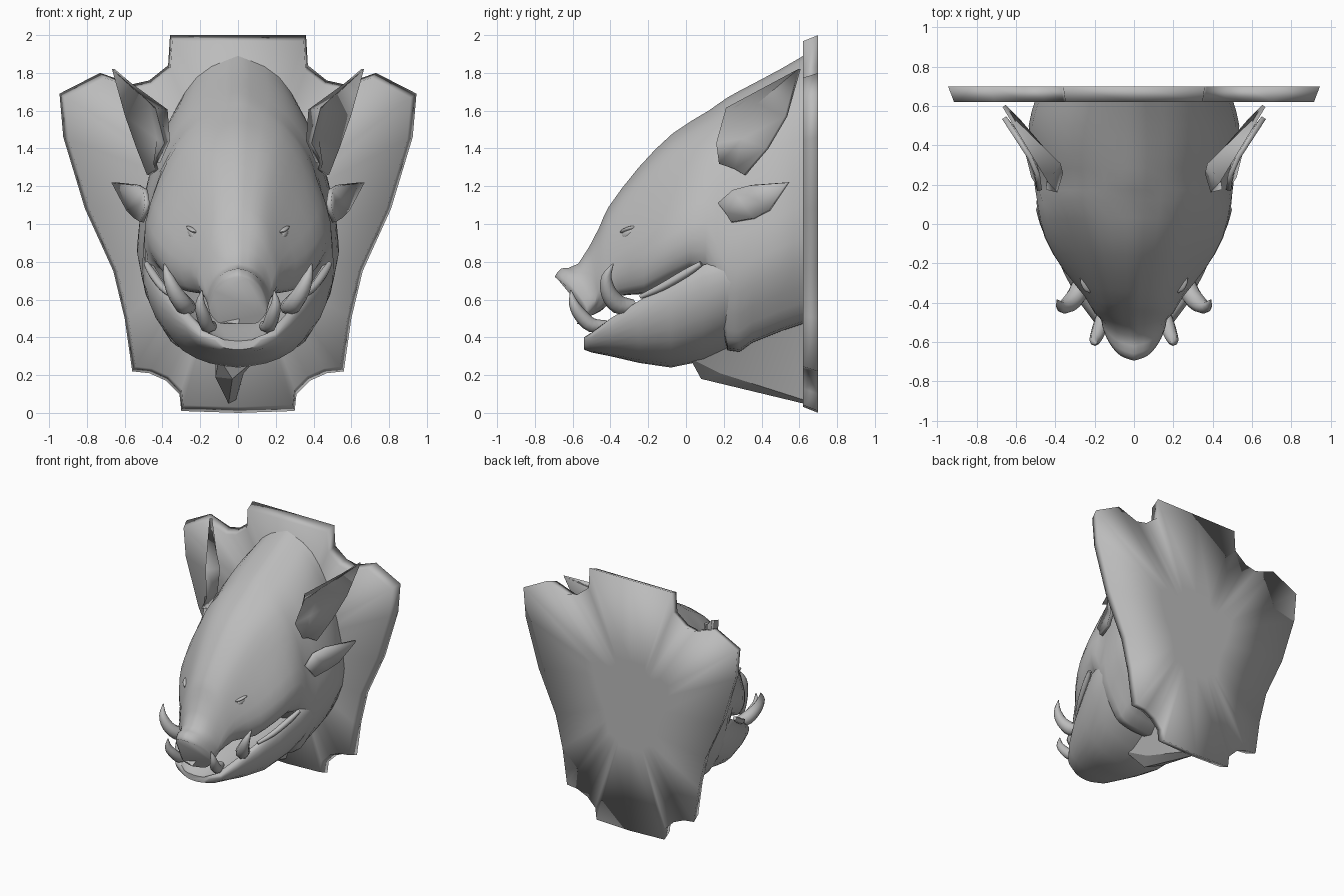
import bpy, bmesh, math
from mathutils import Vector

if "Cube" in bpy.data.objects:
    bpy.data.objects.remove(bpy.data.objects["Cube"])

grey = bpy.data.materials.new("plain grey")
grey.diffuse_color = (0.5, 0.5, 0.5, 1)
grey.use_nodes = True
grey.node_tree.nodes["Principled BSDF"].inputs["Base Color"].default_value = grey.diffuse_color


def make(name, verts, faces, angle=60, mirror=False, thick=0):
    me = bpy.data.meshes.new(name)
    me.from_pydata([tuple(v) for v in verts], [], faces)
    me.materials.append(grey)
    bm = bmesh.new()
    bm.from_mesh(me)
    bmesh.ops.remove_doubles(bm, verts=bm.verts, dist=1e-5)
    bmesh.ops.recalc_face_normals(bm, faces=bm.faces)
    bm.to_mesh(me)
    bm.free()
    ob = bpy.data.objects.new(name, me)
    bpy.context.collection.objects.link(ob)
    bpy.ops.object.select_all(action='DESELECT')
    bpy.context.view_layer.objects.active = ob
    ob.select_set(True)
    bpy.ops.object.shade_smooth_by_angle(angle=math.radians(angle))
    if thick:
        m = ob.modifiers.new("thickness", 'SOLIDIFY')
        m.thickness, m.offset = thick, 0
    if mirror:
        ob.modifiers.new("mirror", 'MIRROR').use_clip = False
    return ob


def spline(pts, n):
    """Catmull-Rom points through pts, n steps per span."""
    out = []
    for i in range(len(pts) - 1):
        a, b, c, d = (Vector(pts[min(max(i + k, 0), len(pts) - 1)]) for k in (-1, 0, 1, 2))
        for s in range(n):
            t = s / n
            out.append(0.5 * (2 * b + (c - a) * t + (2 * a - 5 * b + 4 * c - d) * t * t
                              + (3 * b - a - 3 * c + d) * t ** 3))
    return out + [Vector(pts[-1])]


def loft(name, rings, angle=60, mirror=False, end_cap=True):
    n = len(rings[0])
    verts = [v for r in rings for v in r]
    faces = [(i * n + j, i * n + (j + 1) % n, (i + 1) * n + (j + 1) % n, (i + 1) * n + j)
             for i in range(len(rings) - 1) for j in range(n)]
    faces += [tuple(range(n))]
    if end_cap:
        faces += [tuple(range(len(verts) - n, len(verts)))]
    return make(name, verts, faces, angle, mirror)


def full(half):
    """Close a half section by reflecting it across x = 0."""
    return half + [Vector((-v[0], v[1], v[2])) for v in reversed(half[1:-1])]


# Wall plaque: shield outline, narrower on its front
half = [(0, 2.0), (.36, 2.0), (.37, 1.84), (.47, 1.76), (.56, 1.74), (.73, 1.80), (.945, 1.69),
        (.925, 1.46), (.81, 1.08), (.66, .75), (.60, .50), (.56, .22), (.47, .21), (.38, .17),
        (.31, .10), (.30, .01), (0, .0)]


def shield(y, s):
    return full([Vector((x * s, y, 1 + (z - 1) * s)) for x, z in half])


loft("plaque", [shield(.70, .35), shield(.70, 1), shield(.62, .968), shield(.62, .35)], 180)

# Head from snout to neck: y and z of bottom, y and z of top, widths low, middle, high, nose roundness
rows = [(-.58, .47, -.695, .72, .12, .155, .125, 3.5),
        (-.56, .485, -.66, .765, .125, .162, .13, 3),
        (-.52, .51, -.57, .79, .12, .17, .14, 2),
        (-.45, .54, -.46, .98, .15, .20, .16, 0),
        (-.35, .62, -.41, 1.09, .22, .25, .185, 0),
        (-.22, .63, -.25, 1.30, .33, .36, .25, 0),
        (-.07, .70, -.07, 1.48, .41, .45, .31, 0),
        (.10, .73, .12, 1.60, .46, .49, .37, 0),
        (.22, .33, .22, 1.67, .39, .508, .42, 0),
        (.35, .37, .35, 1.74, .40, .525, .435, 0),
        (.50, .43, .50, 1.82, .41, .535, .425, 0),
        (.62, .47, .62, 1.89, .40, .505, .39, 0)]
rings = []
for yb, zb, yt, zt, wb, wm, wu, k in rows:
    def at(x, f):
        return Vector((x, yb + (yt - yb) * f + k * x * x, zb + (zt - zb) * f))
    sec = [at(0, 0), at(wb * .7, .01), at(wb, .08), at(wm, .32), at(wu, .7), at(wu * .56, .92), at(0, 1)]
    rings.append(full(spline(sec, 3)))
cols = [spline([r[j] for r in rings], 2) for j in range(len(rings[0]))]
loft("head", [[c[i] for c in cols] for i in range(len(cols[0]))], 80, end_cap=False)

# Lower jaw: y, bottom, lip height, half width; hollow along the top
jaw = [(-.54, .335, .40, .12), (-.50, .32, .425, .20), (-.40, .30, .50, .275), (-.25, .265, .59, .355),
       (-.08, .24, .68, .425), (.09, .275, .775, .485), (.20, .325, .80, .50), (.34, .39, .80, .49)]
rings = []
for y, zb, zt, w in jaw:
    h, t = zt - zb, min(.07, w * .3)
    sec = [(0, zb), (w * .35, zb + h * .05), (w * .68, zb + h * .2), (w * .9, zb + h * .46),
           (w, zb + h * .76), (w * .98, zt - .01),
           (w - t * .6, zt), (w - t * 1.3, zt - h * .2), (0, zt - h * .3)]
    rings.append(full(spline([Vector((x, y, z)) for x, z in sec], 2)))
loft("lower_jaw", rings, end_cap=False)


# Tusks
def tusk(name, path, radii):
    pts = spline([Vector(p) for p in path], 3)
    rr = spline([Vector((r, 0, 0)) for r in radii], 3)
    rings = []
    for i, p in enumerate(pts):
        d = (pts[min(i + 1, len(pts) - 1)] - pts[max(i - 1, 0)]).normalized()
        u = d.cross(Vector((1, 0, 0))).normalized()
        v = d.cross(u)
        rings.append([p + rr[i].x * (u * math.cos(k * math.pi / 4) + v * math.sin(k * math.pi / 4))
                      for k in range(8)])
    loft(name, rings, 60, True)


tusk("large_tusks", [(.26, -.28, .56), (.29, -.36, .575), (.335, -.41, .64), (.37, -.42, .72), (.39, -.385, .79)],
     [.04, .05, .042, .027, .003])
tusk("small_tusks", [(.14, -.42, .46), (.165, -.50, .465), (.185, -.56, .52), (.20, -.595, .58), (.19, -.61, .65)],
     [.03, .038, .036, .025, .003])
# Upper lip edge running to the corner of the mouth
tusk("lip_edge", [(.34, -.24, .615), (.40, -.13, .665), (.455, 0, .74), (.485, .08, .79)],
     [.012, .02, .022, .014])


# Ears: rows of front edge, rim, hollow and back edge, meeting at a tip
def ear(name, rows, tip, thick):
    verts = [v for r in rows for v in r] + [tip]
    n, w = len(rows), len(rows[0])
    faces = [(w * i + j, w * i + j + 1, w * i + w + j + 1, w * i + w + j)
             for i in range(n - 1) for j in range(w - 1)]
    faces += [(w * (n - 1) + j, w * (n - 1) + j + 1, w * n) for j in range(w - 1)]
    make(name, verts, faces, 45, True, thick)


ear("ears", [[(.42, .23, 1.33), (.44, .18, 1.32), (.43, .26, 1.29), (.475, .31, 1.26)],
             [(.37, .26, 1.44), (.39, .17, 1.43), (.42, .30, 1.45), (.53, .43, 1.40)],
             [(.38, .31, 1.60), (.435, .22, 1.61), (.46, .38, 1.64), (.59, .53, 1.57)]], (.66, .60, 1.82), .02)
ear("cheek_tufts", [[(.48, .17, 1.11), (.49, .21, 1.06), (.51, .24, 1.01)],
                    [(.49, .25, 1.18), (.505, .30, 1.11), (.54, .36, 1.03)],
                    [(.53, .34, 1.205), (.54, .38, 1.13), (.58, .44, 1.07)]], (.66, .54, 1.22), .025)

# Eyes with a heavy slanting lid
for name, size, shift in (("eyes", (.028, .042, .032), 0), ("eyelids", (.034, .05, .014), .024)):
    bm = bmesh.new()
    bmesh.ops.create_uvsphere(bm, u_segments=12, v_segments=8, radius=1)
    vs = [(.238 + v.co.x * size[0] + v.co.y * .012, -.30 + v.co.y * size[1],
           .945 + shift + v.co.z * size[2] + v.co.y * .012 + v.co.x * .012) for v in bm.verts]
    fs = [[v.index for v in f.verts] for f in bm.faces]
    bm.free()
    make(name, vs, fs, 60, True)

# Throat tuft: ragged keel under the jaw
make("throat_tuft",
     [(-.10, .02, .29), (.10, .02, .29), (-.03, .08, .18), (-.12, .16, .19), (.03, .18, .21),
      (-.05, .62, .05), (-.01, .62, .07), (-.12, .62, .50), (.12, .62, .50)],
     [(0, 1, 2), (0, 2, 3), (1, 4, 2), (2, 5, 3), (2, 4, 6), (2, 6, 5),
      (0, 3, 7), (3, 5, 7), (1, 8, 4), (4, 8, 6)], 20)
